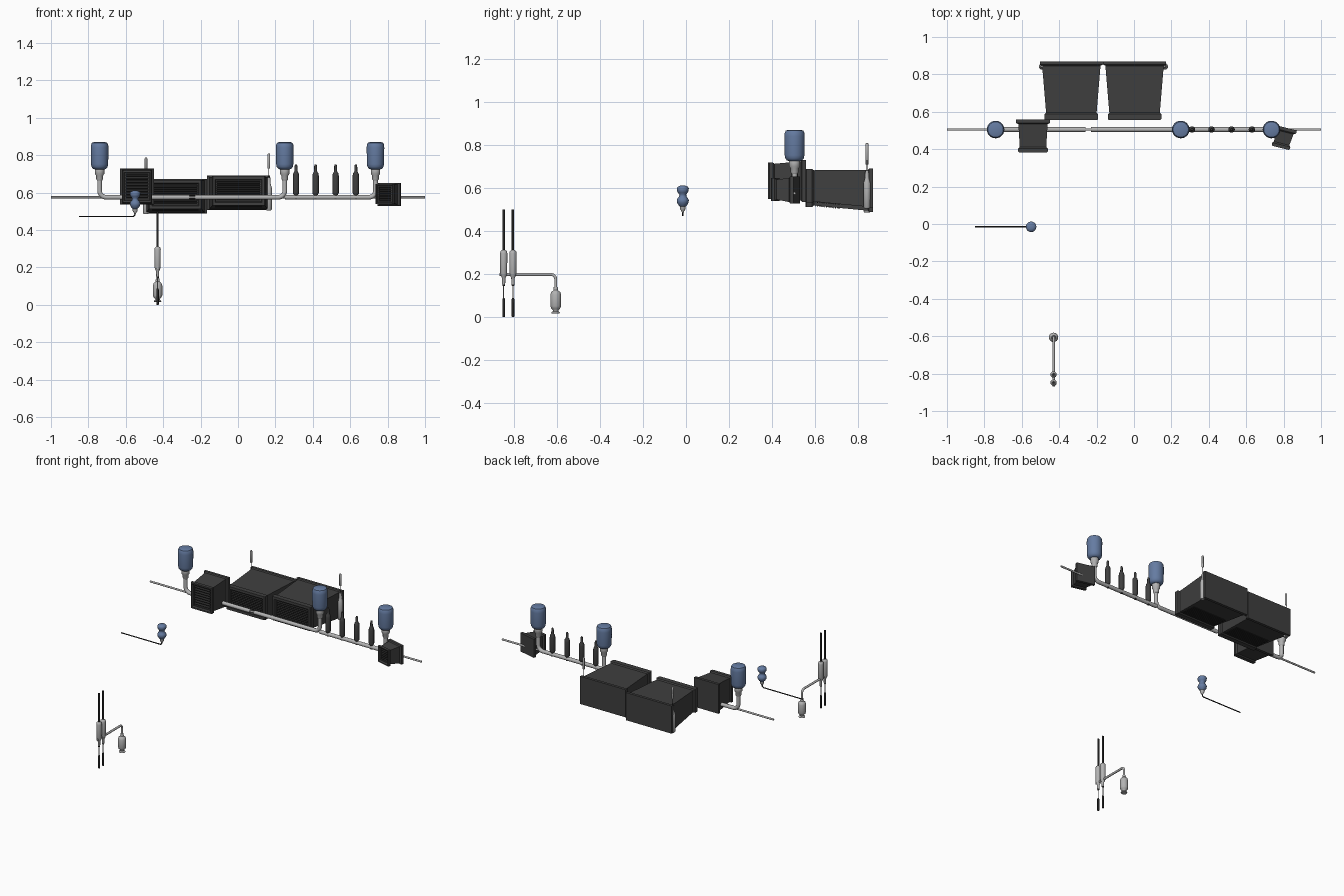
import bpy, bmesh, math
from mathutils import Vector, Matrix

if "Cube" in bpy.data.objects:
    bpy.data.objects.remove(bpy.data.objects["Cube"])


def material(name, col):
    m = bpy.data.materials.new(name)
    m.diffuse_color = (*col, 1)
    m.use_nodes = True
    m.node_tree.nodes["Principled BSDF"].inputs["Base Color"].default_value = m.diffuse_color
    return m


BLUE = material("blue", (0.13, 0.20, 0.36))
DARK = material("dark", (0.05, 0.05, 0.05))
BLACK = material("black", (0.02, 0.02, 0.02))
GREY = material("steel", (0.45, 0.45, 0.45))


def finish(bm, name, mat, smooth=True):
    bmesh.ops.recalc_face_normals(bm, faces=bm.faces)
    me = bpy.data.meshes.new(name)
    bm.to_mesh(me)
    bm.free()
    ob = bpy.data.objects.new(name, me)
    bpy.context.collection.objects.link(ob)
    me.materials.append(mat)
    if smooth:
        bpy.ops.object.select_all(action='DESELECT')
        ob.select_set(True)
        bpy.context.view_layer.objects.active = ob
        bpy.ops.object.shade_smooth_by_angle(angle=math.radians(40))
    return ob


def loft(bm, rings):
    loops = [[bm.verts.new(p) for p in r] for r in rings]
    n = len(loops[0])
    for a, b in zip(loops, loops[1:]):
        for i in range(n):
            bm.faces.new((a[i], a[(i + 1) % n], b[(i + 1) % n], b[i]))
    bm.faces.new(loops[0][::-1])
    bm.faces.new(loops[-1])


def lathe(name, x, y, profile, mat, n=20):
    """Turned solid: profile of (radius, z) from bottom to top."""
    bm = bmesh.new()
    loft(bm, [[(x + r * math.cos(2 * math.pi * i / n), y + r * math.sin(2 * math.pi * i / n), z)
               for i in range(n)] for r, z in profile])
    return finish(bm, name, mat)


def pipe(name, pts, r, mat, bend=0.03, n=14):
    """Round tube along a path with filleted corners."""
    pts = [Vector(p) for p in pts]
    path = [pts[0]]
    for a, b, c in zip(pts, pts[1:], pts[2:]):
        p, q = b + (a - b).normalized() * bend, b + (c - b).normalized() * bend
        centre = p + q - b
        for i in range(9):
            t = i / 8 * math.pi / 2
            path.append(centre + (p - centre) * math.cos(t) + (q - centre) * math.sin(t))
    path.append(pts[-1])
    side = Vector((0, 1, 0)) if abs(pts[0].y - pts[-1].y) < 1e-4 else Vector((1, 0, 0))
    rings = []
    for i, p in enumerate(path):
        d = (path[min(i + 1, len(path) - 1)] - path[max(i - 1, 0)]).normalized()
        up = d.cross(side)
        rings.append([p + (side * math.cos(2 * math.pi * k / n) + up * math.sin(2 * math.pi * k / n)) * r
                      for k in range(n)])
    bm = bmesh.new()
    loft(bm, rings)
    return finish(bm, name, mat)


def louvre_box(name, cx, back, front, wb, wf, zb, zf, slats, turn=0, lip=0.04, under=False):
    """Tapered housing: flanged back, front lip, recessed louvres."""
    def rect(y, w, z, g=0):
        return [(-w - g, y, z[0] - g), (w + g, y, z[0] - g), (w + g, y, z[1] + g), (-w - g, y, z[1] + g)]
    mid = (back + front) / 2
    e = wf * 0.12
    zi = (zb[0] + 0.006, zb[1] - 0.006)
    zl = (zf[0] + 0.006, zf[1] - 0.006)
    bm = bmesh.new()
    loft(bm, [rect(back, wb, zb), rect(back - 0.018, wb, zb), rect(back - 0.024, wb - 0.012, zi),
              rect(front + lip, wf - 0.008, zl), rect(front + lip - 0.008, wf, zf),
              rect(front + 0.006, wf, zf), rect(front, wf - 0.005, zf, 0),
              rect(front, wf, zf, -e), rect(front + 0.012, wf, zf, -e - 0.004),
              rect(front + 0.012, wf, zf, -e - 0.01), rect(front + 0.04, wf, zf, -e - 0.012)])
    place = Matrix.Translation((cx, mid, 0)) @ Matrix.Rotation(turn, 4, 'Z') @ Matrix.Translation((0, -mid, 0))
    bm.transform(place)
    finish(bm, name, DARK, False)
    # slats across the opening
    bm = bmesh.new()
    lo, hi = zf[0] + e + 0.012, zf[1] - e - 0.012
    for i in range(slats):
        z = lo + (hi - lo) * (i + 0.5) / slats
        bmesh.ops.create_cube(bm, size=1, matrix=Matrix.Translation((0, front + 0.024, z))
                              @ Matrix.Rotation(0.5, 4, 'X')
                              @ Matrix.Diagonal((2 * (wf - e - 0.011), 0.02, 0.004, 1)))
    # vent ribs under the housing
    if under:
        for i in range(14):
            t = (i + 1) / 15
            y = front + lip + (back - 0.024 - front - lip) * t * 0.5
            z = zl[0] + (zi[0] - zl[0]) * t * 0.5
            bmesh.ops.create_cube(bm, size=1, matrix=Matrix.Translation((0, y, z))
                                  @ Matrix.Diagonal((wf * 1.75, 0.004, 0.008, 1)))
    bm.transform(place)
    finish(bm, name + "_slats", BLACK, False)


Y, Z = 0.505, 0.575

# Louvred housings
louvre_box("left_large_housing", -0.335, 0.87, 0.555, 0.168, 0.143, (0.488, 0.672), (0.512, 0.668), 9, under=True)
louvre_box("right_large_housing", 0.003, 0.87, 0.555, 0.168, 0.143, (0.506, 0.69), (0.53, 0.688), 9, under=True)
louvre_box("left_small_housing", -0.54, 0.558, 0.382, 0.09, 0.079, (0.535, 0.73), (0.548, 0.718), 8, lip=0.03)
louvre_box("right_small_housing", 0.797, 0.517, 0.405, 0.062, 0.05, (0.528, 0.652), (0.54, 0.645), 6,
           turn=math.radians(-14), lip=0.025)

# Main run: thin rod and thicker sleeves that turn up to the tanks
pipe("main_rod", [(-1, Y, Z), (1, Y, Z)], 0.006, GREY)
for i, (x, end) in enumerate([(-0.74, -0.26), (0.25, -0.23), (0.735, 0.25)]):
    pipe(f"tank_pipe_{i}", [(end, Y, Z), (x, Y, Z), (x, Y, 0.71)], 0.0125, GREY, bend=0.035)
    lathe(f"tank_collar_{i}", x, Y, [(0.014, 0.665), (0.018, 0.672), (0.018, 0.69), (0.025, 0.70),
                                     (0.025, 0.728), (0.02, 0.735)], GREY)
    lathe(f"blue_tank_{i}", x, Y, [(0.026, 0.724), (0.036, 0.728), (0.043, 0.738), (0.046, 0.752), (0.047, 0.84),
                                   (0.046, 0.855), (0.041, 0.866), (0.03, 0.87)], BLUE, 28)

# Row of bottles along the pipe
for i, x in enumerate((0.31, 0.415, 0.522, 0.63)):
    lathe(f"bottle_{i}", x, Y, [(0.008, 0.562), (0.009, 0.585), (0.016, 0.594), (0.017, 0.60), (0.017, 0.69),
                                (0.015, 0.702), (0.008, 0.714), (0.0075, 0.742), (0.005, 0.75)], DARK, 16)

# Rear gauges at the outer corners of the large housings
for name, x, dz in (("left", -0.492, -0.02), ("right", 0.165, 0)):
    lathe(name + "_gauge_body", x, 0.842, [(0.012, 0.505 + dz), (0.016, 0.51 + dz), (0.017, 0.62 + dz),
                                           (0.013, 0.635 + dz), (0.009, 0.65 + dz), (0.008, 0.68 + dz)], GREY)
    lathe(name + "_gauge_wire", x, 0.842, [(0.002, 0.67 + dz), (0.002, 0.74 + dz)], BLACK, 8)
    lathe(name + "_gauge_tip", x, 0.842, [(0.005, 0.728 + dz), (0.007, 0.731 + dz), (0.007, 0.802 + dz),
                                          (0.005, 0.808 + dz)], GREY, 12)

# Twin probes on the lower left
for i, y in enumerate((-0.848, -0.805)):
    lathe(f"probe_rod_{i}", -0.43, y, [(0.006, 0.30), (0.006, 0.50)], BLACK, 10)
    lathe(f"probe_body_{i}", -0.43, y, [(0.007, 0.15), (0.008, 0.18), (0.013, 0.19), (0.016, 0.198), (0.017, 0.295),
                                        (0.015, 0.305), (0.008, 0.311)], GREY)
    lathe(f"probe_neck_{i}", -0.43, y, [(0.005, 0.143), (0.007, 0.148), (0.007, 0.188)], BLACK, 10)
    lathe(f"probe_wire_{i}", -0.43, y, [(0.0025, 0.08), (0.0025, 0.15)], GREY, 8)
    lathe(f"probe_tip_{i}", -0.43, y, [(0.005, 0), (0.0065, 0.003), (0.0065, 0.082), (0.004, 0.087)], BLACK, 10)

# Bent arm and hanging bulb
pipe("probe_arm", [(-0.43, -0.868, 0.197), (-0.43, -0.606, 0.197), (-0.43, -0.606, 0.12)], 0.007, GREY, bend=0.022)
lathe("hanging_bulb", -0.43, -0.606, [(0.018, 0.016), (0.02, 0.019), (0.018, 0.023), (0.012, 0.026), (0.013, 0.032),
                                      (0.021, 0.04), (0.025, 0.05), (0.025, 0.104), (0.021, 0.115),
                                      (0.011, 0.124), (0.009, 0.14)], GREY, 24)

# Small blue valve with its thin lead
lathe("blue_valve", -0.55, -0.015, [(0.012, 0.512), (0.02, 0.52), (0.027, 0.532), (0.028, 0.542), (0.024, 0.552),
                                    (0.017, 0.559), (0.016, 0.568), (0.022, 0.577), (0.027, 0.585), (0.028, 0.598),
                                    (0.024, 0.605), (0.012, 0.61)], BLUE, 24)
lathe("valve_neck", -0.55, -0.015, [(0.004, 0.485), (0.008, 0.494), (0.013, 0.502), (0.013, 0.52)], GREY, 16)
pipe("valve_lead", [(-0.85, -0.015, 0.472), (-0.55, -0.015, 0.472), (-0.55, -0.015, 0.51)], 0.0035, BLACK, bend=0.015, n=8)
